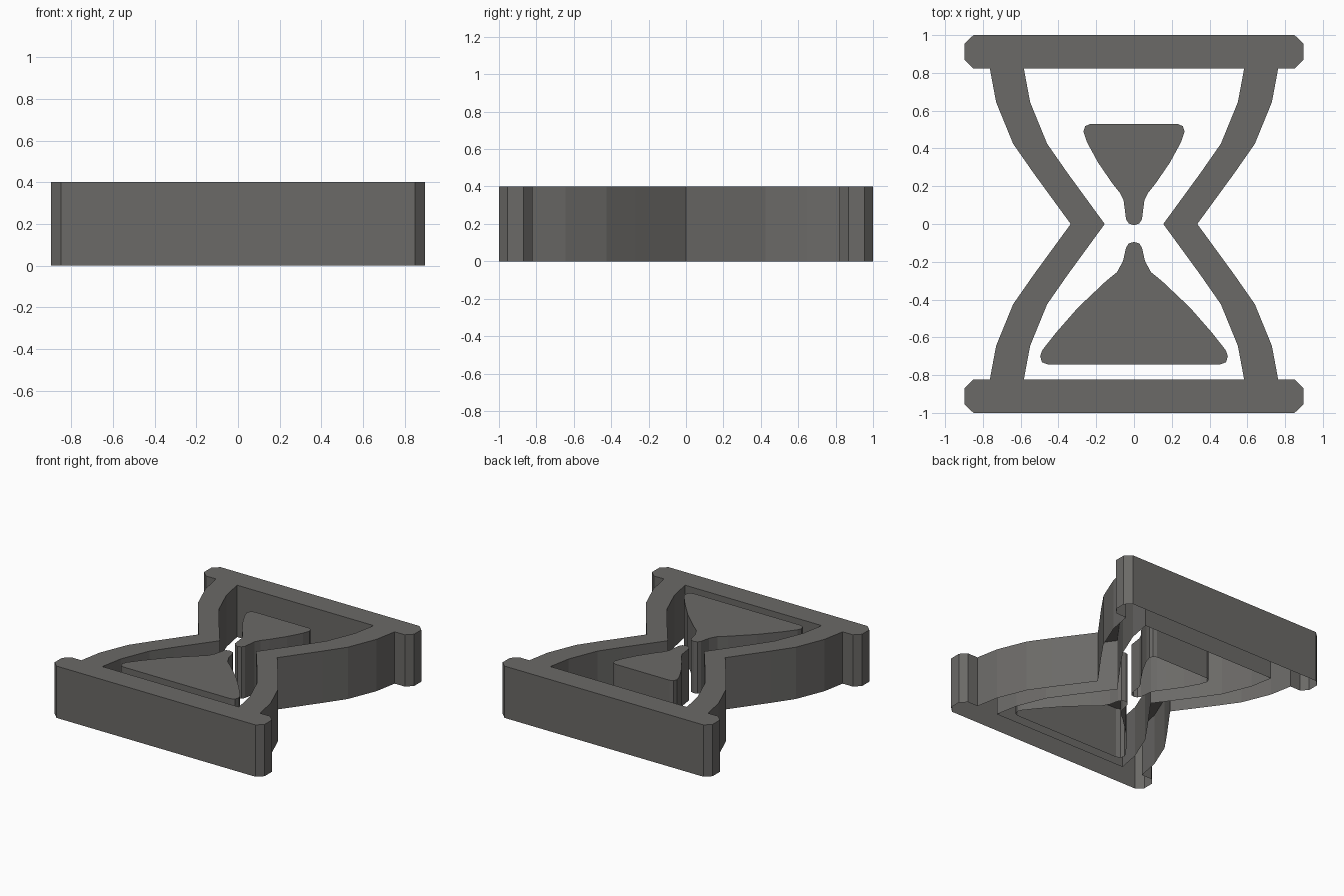
import bpy
import bmesh

if "Cube" in bpy.data.objects:
    bpy.data.objects.remove(bpy.data.objects["Cube"])

HEIGHT = 0.4

dark = bpy.data.materials.new("dark_grey")
dark.diffuse_color = (0.146, 0.142, 0.135, 1)
dark.use_nodes = True
dark.node_tree.nodes["Principled BSDF"].inputs["Base Color"].default_value = dark.diffuse_color


def mirror_x(left):
    """Close a left-side profile (listed top to bottom) with its right-side mirror."""
    return left + [(-x, y) for x, y in reversed(left) if abs(x) > 1e-6]


def mirror_y(upper):
    """Continue an upper profile (listed top to bottom) with its lower mirror."""
    return upper + [(x, -y) for x, y in reversed(upper) if abs(y) > 1e-6]


def extruded(name, outlines):
    """Shell with an open underside; inner outlines become holes."""
    curve = bpy.data.curves.new(name, 'CURVE')
    curve.dimensions = '2D'
    curve.fill_mode = 'BOTH'
    curve.extrude = HEIGHT / 2
    for points in outlines:
        spline = curve.splines.new('POLY')
        spline.points.add(len(points) - 1)
        for p, (x, y) in zip(spline.points, points):
            p.co = (x, y, 0, 1)
        spline.use_cyclic_u = True
        spline.use_smooth = False
    obj = bpy.data.objects.new(name, curve)
    bpy.context.collection.objects.link(obj)
    bpy.ops.object.select_all(action='DESELECT')
    obj.select_set(True)
    bpy.context.view_layer.objects.active = obj
    obj.location.z = HEIGHT / 2
    bpy.ops.object.convert(target='MESH')
    obj = bpy.context.object

    # Weld the caps to the sides, then open the underside
    bm = bmesh.new()
    bm.from_mesh(obj.data)
    bmesh.ops.remove_doubles(bm, verts=bm.verts, dist=1e-4)
    bmesh.ops.recalc_face_normals(bm, faces=bm.faces)
    under = [f for f in bm.faces if all(v.co.z < 0 for v in f.verts)]
    bmesh.ops.delete(bm, geom=under, context='FACES')
    bm.to_mesh(obj.data)
    bm.free()
    obj.data.materials.clear()
    obj.data.materials.append(dark)
    return obj


# Frame: chamfered end bars joined by curved glass walls, with an open middle
wall = [(-0.763, 0.822), (-0.73, 0.645), (-0.64, 0.425), (-0.532, 0.27), (-0.335, 0)]
bar = [(-0.85, 1), (-0.897, 0.955), (-0.897, 0.868), (-0.85, 0.822)]
outer = mirror_x(mirror_y(bar + wall))
inner = mirror_x(mirror_y([(x + 0.18, y) for x, y in wall]))
extruded("hourglass_frame", [outer, inner])

# Sand remaining in the upper bulb
upper = [(-0.23, 0.53), (-0.258, 0.518), (-0.268, 0.49), (-0.25, 0.435),
         (-0.19, 0.325), (-0.116, 0.217), (-0.075, 0.165), (-0.055, 0.125),
         (-0.042, 0.025), (-0.028, 0.003), (0, -0.007)]
extruded("upper_sand", [mirror_x(upper)])

# Sand piled in the lower bulb
lower = [(0, -0.095), (-0.028, -0.103), (-0.042, -0.125), (-0.058, -0.196),
         (-0.09, -0.255), (-0.148, -0.302), (-0.296, -0.442), (-0.41, -0.572),
         (-0.485, -0.667), (-0.497, -0.7), (-0.487, -0.732), (-0.455, -0.744)]
extruded("lower_sand", [mirror_x(lower)])
